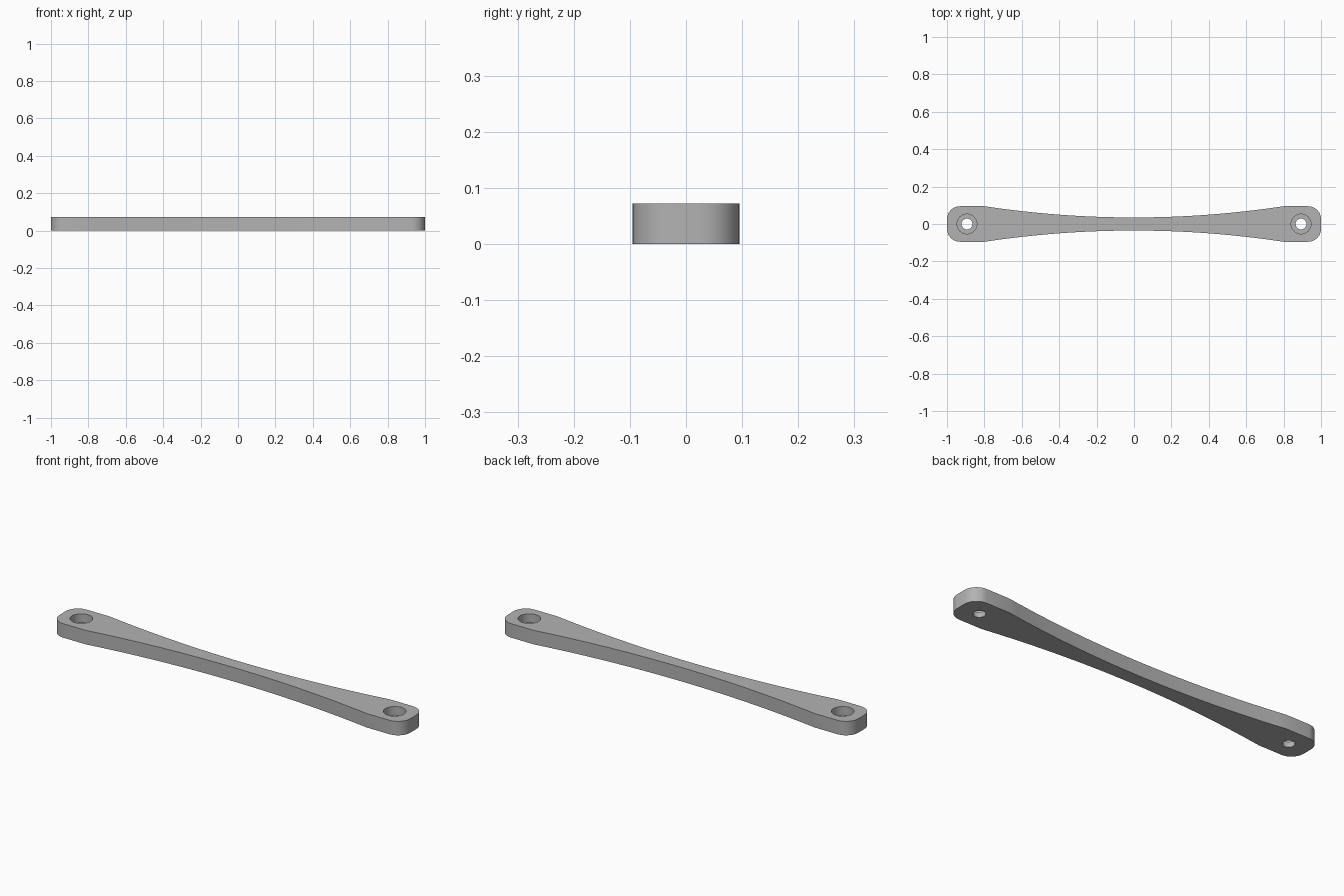
import bpy, bmesh, math

cube = bpy.data.objects.get("Cube")
if cube:
    bpy.data.objects.remove(cube, do_unlink=True)

HEIGHT = 0.072
HALF_W, WAIST = 0.095, 0.035      # half widths at the ends and the middle
PAD_X, CORNER = 0.8, 0.07         # start of the end pads, corner radius
HOLE_X, HOLE_R, BORE_R = 0.893, 0.029, 0.053
FLOOR = 0.027                     # height of the counterbore floor

grey = bpy.data.materials.new("grey")
grey.use_nodes = True
colour = (0.45, 0.45, 0.45, 1)
grey.diffuse_color = colour
grey.node_tree.nodes["Principled BSDF"].inputs["Base Color"].default_value = colour


# Quarter outline: circular waist arc, then the rounded pad corner
sag = HALF_W - WAIST
arc_r = (PAD_X ** 2 + sag ** 2) / (2 * sag)
STEPS = 16
quarter = []
for i in range(STEPS + 1):
    x = PAD_X * i / STEPS
    quarter.append((x, WAIST + arc_r - math.sqrt(arc_r ** 2 - x ** 2)))
for i in range(13):
    a = math.pi / 2 * (1 - i / 12)
    quarter.append((1 - CORNER + CORNER * math.cos(a),
                    HALF_W - CORNER + CORNER * math.sin(a)))

# Mirror the quarter into a closed outline
half = quarter + [(x, -y) for x, y in reversed(quarter)]
outline = half + [(-x, y) for x, y in reversed(half)][1:-1]

# Link body
bm = bmesh.new()
face = bm.faces.new([bm.verts.new((x, y, 0)) for x, y in outline])
top = bmesh.ops.extrude_face_region(bm, geom=[face])["geom"]
bmesh.ops.translate(bm, vec=(0, 0, HEIGHT),
                    verts=[g for g in top if isinstance(g, bmesh.types.BMVert)])
bmesh.ops.recalc_face_normals(bm, faces=bm.faces)
mesh = bpy.data.meshes.new("link_bar")
bm.to_mesh(mesh)
bm.free()
bar = bpy.data.objects.new("link_bar", mesh)
bpy.context.collection.objects.link(bar)
mesh.materials.append(grey)


def drill(name, x, radius, z0, z1):
    """Cut a vertical round hole in the bar."""
    bpy.ops.mesh.primitive_cylinder_add(vertices=48, radius=radius, depth=z1 - z0,
                                        location=(x, 0, (z0 + z1) / 2))
    cutter = bpy.context.object
    cutter.name = name
    cutter.data.materials.append(grey)
    bpy.ops.object.select_all(action='DESELECT')
    bpy.context.view_layer.objects.active = bar
    bar.select_set(True)
    mod = bar.modifiers.new(name, 'BOOLEAN')
    mod.operation, mod.solver, mod.object = 'DIFFERENCE', 'EXACT', cutter
    bpy.ops.object.modifier_apply(modifier=mod.name)
    bpy.data.objects.remove(cutter, do_unlink=True)


# Counterbored bolt hole at each end
for side, sx in (("left", 1), ("right", -1)):
    drill(side + "_counterbore", sx * HOLE_X, BORE_R, FLOOR, HEIGHT + 0.05)
    drill(side + "_bolt_hole", sx * HOLE_X, HOLE_R, -0.05, HEIGHT + 0.05)

bpy.ops.object.shade_smooth_by_angle(angle=math.radians(30))
